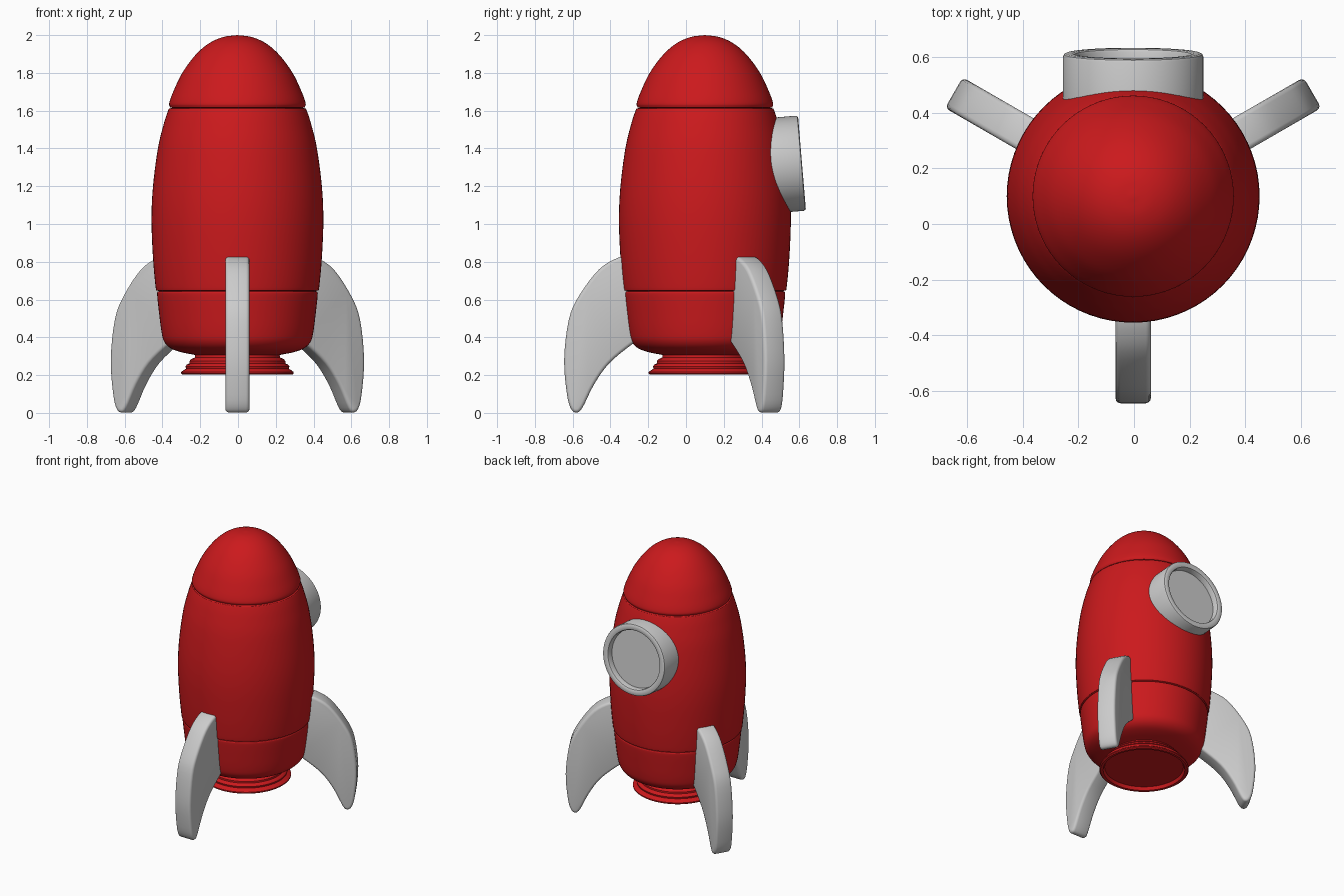
import bpy, bmesh, math
from mathutils import Vector, Matrix

if "Cube" in bpy.data.objects:
    bpy.data.objects.remove(bpy.data.objects["Cube"])

AXIS = Vector((-0.003, 0.1, 0))   # rocket's vertical axis

red = bpy.data.materials.new("red")
red.diffuse_color = (0.6, 0.01, 0.012, 1)
red.use_nodes = True
red.node_tree.nodes["Principled BSDF"].inputs["Base Color"].default_value = red.diffuse_color


def spline(pts, n=5):
    """Catmull-Rom curve through 2D points."""
    p = [Vector(q) for q in pts]
    p = [2 * p[0] - p[1]] + p + [2 * p[-1] - p[-2]]
    out = []
    for a, b, c, d in zip(p, p[1:], p[2:], p[3:]):
        for i in range(n):
            t = i / n
            out.append(0.5 * (2 * b + (c - a) * t + (2 * a - 5 * b + 4 * c - d) * t * t
                              + (3 * b - a - 3 * c + d) * t ** 3))
    return out + [p[-2]]


def finish(name, bm, matrix, mat=None, angle=35):
    bmesh.ops.remove_doubles(bm, verts=bm.verts, dist=1e-5)
    bmesh.ops.recalc_face_normals(bm, faces=bm.faces)
    me = bpy.data.meshes.new(name)
    bm.to_mesh(me)
    bm.free()
    ob = bpy.data.objects.new(name, me)
    bpy.context.collection.objects.link(ob)
    ob.matrix_world = matrix
    if mat:
        me.materials.append(mat)
    bpy.ops.object.select_all(action='DESELECT')
    ob.select_set(True)
    bpy.context.view_layer.objects.active = ob
    bpy.ops.object.shade_smooth_by_angle(angle=math.radians(angle))
    return ob


def lathe(name, profile, matrix, mat=None, steps=72):
    """Revolve an (r, z) profile around the local z axis."""
    bm = bmesh.new()
    vs = [bm.verts.new((r, 0, z)) for r, z in profile]
    es = [bm.edges.new(e) for e in zip(vs, vs[1:])]
    bmesh.ops.spin(bm, geom=vs + es, cent=(0, 0, 0), axis=(0, 0, 1),
                   angle=2 * math.pi, steps=steps, use_merge=True)
    bmesh.ops.dissolve_degenerate(bm, edges=bm.edges, dist=1e-6)
    return finish(name, bm, matrix, mat)


hull_m = Matrix.Translation(AXIS)

# Hull sections, meeting in shallow grooves
lathe("nose_cone", [(0.345, 1.615)] + spline([
    (0.357, 1.618), (0.361, 1.64), (0.34, 1.7), (0.292, 1.8), (0.222, 1.895),
    (0.15, 1.957), (0.075, 1.99), (0, 2.0)]), hull_m, red)
lathe("hull", [(0.412, 0.645)] + spline([
    (0.426, 0.648), (0.433, 0.665), (0.447, 0.82), (0.455, 1.02), (0.447, 1.2),
    (0.421, 1.4), (0.39, 1.53), (0.366, 1.603), (0.359, 1.612)]) + [(0.345, 1.615)], hull_m, red)
lathe("tail_section", [(0, 0.3), (0.2, 0.3)] + spline([
    (0.22, 0.306), (0.3, 0.322), (0.355, 0.343), (0.388, 0.378), (0.402, 0.43),
    (0.415, 0.53), (0.425, 0.625), (0.422, 0.642)]) + [(0.412, 0.645)], hull_m, red)

# Stepped nozzle with a shallow recess underneath
lathe("nozzle", [(0, 0.225), (0.262, 0.225), (0.272, 0.203), (0.29, 0.202), (0.298, 0.208),
                 (0.298, 0.216), (0.285, 0.226), (0.272, 0.234), (0.275, 0.246),
                 (0.268, 0.256), (0.254, 0.262), (0.254, 0.274), (0.245, 0.285),
                 (0.226, 0.293), (0.222, 0.315)], hull_m, red)

# Porthole, tilted slightly upward on the back
tilt = Matrix.Rotation(math.radians(-90 + 4.8), 4, 'X')
port_m = Matrix.Translation((AXIS.x, 0.614, 1.3225)) @ tilt
lathe("porthole_rim", [(0.2525, -0.24), (0.2525, -0.012), (0.249, -0.004), (0.241, 0),
                       (0.218, 0), (0.21, -0.004), (0.206, -0.012), (0.206, -0.06)], port_m)
lathe("porthole_glass", [(0, -0.045), (0.207, -0.045)], port_m)

# Three curved fins; outline is (radius, height)
OUTER = [(0.40, 0.823), (0.455, 0.823), (0.56, 0.76), (0.666, 0.62), (0.72, 0.495),
         (0.745, 0.283), (0.73, 0.098), (0.708, 0.02), (0.678, 0.002), (0.648, 0.028),
         (0.587, 0.15), (0.507, 0.262), (0.386, 0.363), (0.3, 0.42)]


def fin(name, angle, thick=0.127):
    bm = bmesh.new()
    face = bm.faces.new([bm.verts.new((p.x, -thick / 2, p.y)) for p in spline(OUTER, 4)])
    ext = bmesh.ops.extrude_face_region(bm, geom=[face])["geom"]
    bmesh.ops.translate(bm, vec=(0, thick, 0),
                        verts=[v for v in ext if isinstance(v, bmesh.types.BMVert)])
    bmesh.ops.recalc_face_normals(bm, faces=bm.faces)
    rim = [e for e in bm.edges if abs(e.verts[0].co.y - e.verts[1].co.y) < 1e-6]
    bmesh.ops.bevel(bm, geom=rim, offset=0.018, segments=3, profile=0.5,
                    affect='EDGES', clamp_overlap=False)
    finish(name, bm, hull_m @ Matrix.Rotation(math.radians(angle), 4, 'Z'), angle=40)


for name, angle in (("front_fin", -90), ("right_fin", 30), ("left_fin", 150)):
    fin(name, angle)
